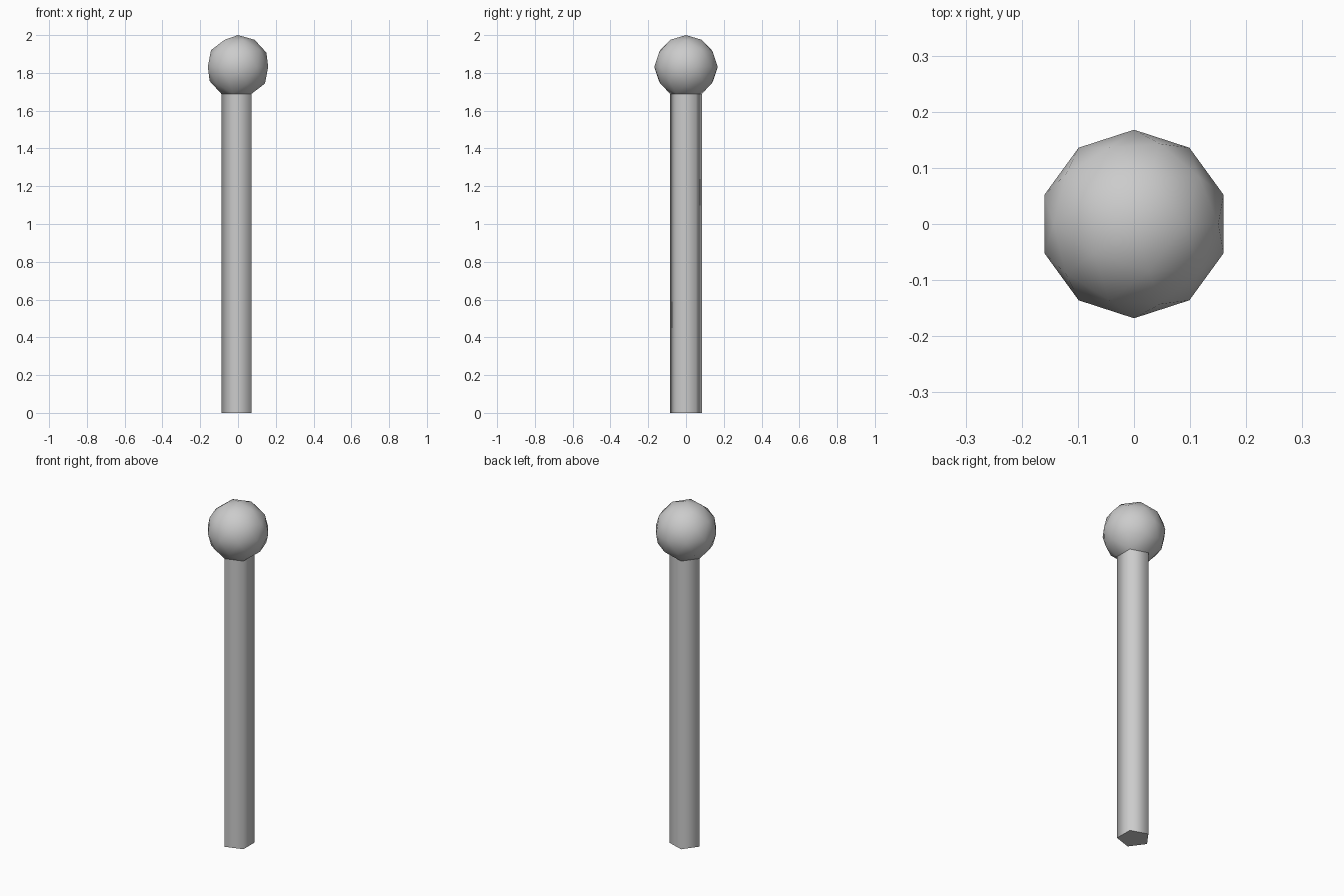
import bpy, bmesh
from mathutils import Matrix

if "Cube" in bpy.data.objects:
    bpy.data.objects.remove(bpy.data.objects["Cube"])

R = 0.168          # ball radius
TOP = 2.0

# Low-poly ball head
bm = bmesh.new()
bmesh.ops.create_icosphere(bm, subdivisions=2, radius=R,
                           matrix=Matrix.Translation((0, 0, TOP - R)))

# Open the pentagon under the ball
bottom = min(bm.verts, key=lambda v: v.co.z)
bmesh.ops.delete(bm, geom=[bottom], context='VERTS')
collar = [e for e in bm.edges if e.is_boundary]

# Extrude the pentagon down to the ground as the shaft and cap it
new = bmesh.ops.extrude_edge_only(bm, edges=collar)["geom"]
for v in new:
    if isinstance(v, bmesh.types.BMVert):
        v.co.z = 0
rim = [e for e in bm.edges if all(v.co.z < 0.001 for v in e.verts)]
bmesh.ops.contextual_create(bm, geom=rim)
bmesh.ops.recalc_face_normals(bm, faces=bm.faces[:])

# Smooth shading with creases at the collar and the foot
for f in bm.faces:
    f.smooth = True
for e in bm.edges:
    zs = [v.co.z for v in e.verts]
    if max(zs) < TOP - 1.8 * R and abs(zs[0] - zs[1]) < 0.001:
        e.smooth = False

mesh = bpy.data.meshes.new("ball_headed_pin")
bm.to_mesh(mesh)
bm.free()
bpy.context.collection.objects.link(bpy.data.objects.new("ball_headed_pin", mesh))
